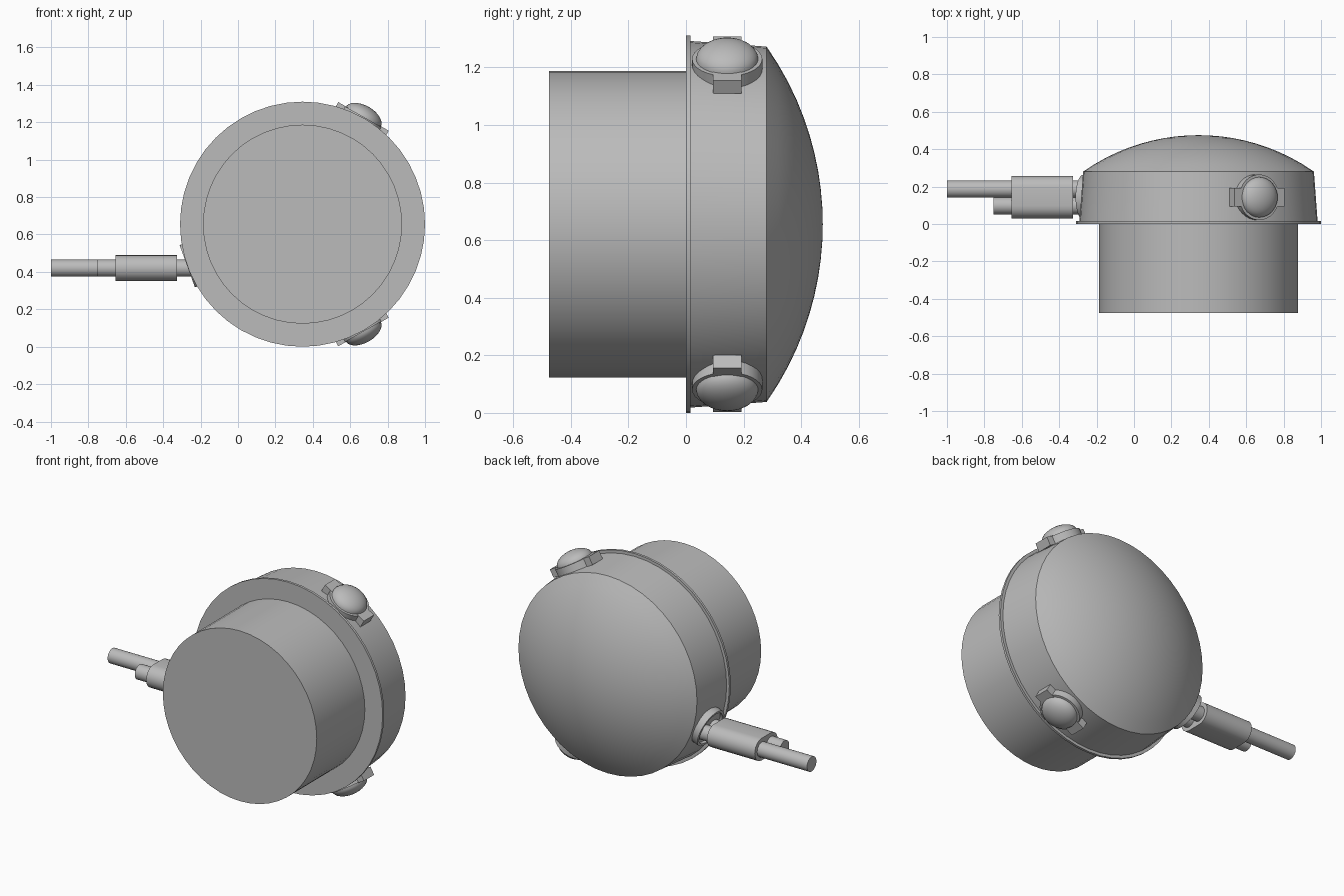
import bpy, bmesh
from math import sin, cos, pi, radians, sqrt
from mathutils import Matrix, Vector

if "Cube" in bpy.data.objects:
    bpy.data.objects.remove(bpy.data.objects["Cube"])

grey = bpy.data.materials.new("plain grey")
grey.use_nodes = True
grey.diffuse_color = (0.5, 0.5, 0.5, 1)
grey.node_tree.nodes["Principled BSDF"].inputs["Base Color"].default_value = (0.5, 0.5, 0.5, 1)

CX = 0.345      # housing axis
CZ = 0.655
MID_Y = 0.143   # middle of the rim band


def finish(name, bm, frame):
    """Turn a bmesh into a placed, shaded object."""
    bmesh.ops.remove_doubles(bm, verts=bm.verts, dist=1e-5)
    bmesh.ops.recalc_face_normals(bm, faces=bm.faces)
    mesh = bpy.data.meshes.new(name)
    bm.to_mesh(mesh)
    bm.free()
    mesh.materials.append(grey)
    ob = bpy.data.objects.new(name, mesh)
    bpy.context.collection.objects.link(ob)
    ob.matrix_world = frame
    bpy.ops.object.select_all(action='DESELECT')
    ob.select_set(True)
    bpy.context.view_layer.objects.active = ob
    bpy.ops.object.shade_smooth_by_angle(angle=radians(25))
    return ob


def lathe(name, profile, frame, sides=48):
    """Spin (radius, height) points about local z."""
    bm = bmesh.new()
    pts = [bm.verts.new((r, 0, h)) for r, h in profile]
    edges = [bm.edges.new(pair) for pair in zip(pts, pts[1:])]
    bmesh.ops.spin(bm, geom=pts + edges, cent=(0, 0, 0), axis=(0, 0, 1),
                   angle=2 * pi, steps=sides, use_merge=True)
    return finish(name, bm, frame)


def extrude(name, outline, height, frame):
    """Raise a flat outline along local z."""
    bm = bmesh.new()
    face = bm.faces.new([bm.verts.new((x, y, 0)) for x, y in outline])
    top = bmesh.ops.extrude_face_region(bm, geom=[face])["geom"]
    bmesh.ops.translate(bm, vec=(0, 0, height),
                        verts=[v for v in top if isinstance(v, bmesh.types.BMVert)])
    return finish(name, bm, frame)


def axes(x, y, z, origin):
    m = Matrix((x, y, z)).transposed().to_4x4()
    m.translation = origin
    return m


def radial_frame(degrees):
    """Local z points outward from the housing, local x runs along y."""
    a = radians(degrees)
    out = Vector((cos(a), 0, sin(a)))
    along = Vector((0, 1, 0))
    return axes(along, out.cross(along), out, (CX, MID_Y, CZ))


# Housing: barrel, flange, tapered rim and domed back
housing = axes((1, 0, 0), (0, 0, -1), (0, 1, 0), (CX, 0, CZ))
lathe("barrel", [(0, -0.475), (0.532, -0.475), (0.532, 0.005), (0, 0.005)], housing)
lathe("flange", [(0, 0), (0.655, 0), (0.655, 0.015), (0, 0.015)], housing)
rim_r, rim_y, back_y = 0.617, 0.28, 0.475
rise = back_y - rim_y
dome_r = (rim_r ** 2 + rise ** 2) / (2 * rise)
radii = [rim_r * (1 - i / 10) for i in range(11)]
dome = [(r, back_y - dome_r + sqrt(dome_r ** 2 - r * r)) for r in radii]
lathe("rim_and_dome", [(0, 0.01), (0.637, 0.01)] + dome, housing)

# Two domed lamps, each on a round seat with a tabbed strap
for label, angle in (("upper", 60.5), ("lower", -60.5)):
    frame = radial_frame(angle)
    lathe(label + "_lamp_seat", [(0, 0.58), (0.122, 0.58), (0.122, 0.66), (0, 0.66)], frame, 32)
    cap = [(0.108 * cos(i * pi / 16), 0.658 + 0.062 * sin(i * pi / 16)) for i in range(8)]
    lathe(label + "_lamp_dome", cap + [(0, 0.72)], frame, 32)
    strap = [(-0.05, -0.155), (0.05, -0.155), (0.05, 0.155), (-0.05, 0.155)]
    extrude(label + "_lamp_strap", strap, 0.052, frame @ Matrix.Translation((0, 0, 0.61)))

# Cable socket: shallow cup on the rim
lathe("cable_socket", [(0, 0.58), (0.12, 0.58), (0.12, 0.656), (0.104, 0.656),
                       (0.104, 0.638), (0, 0.638)], radial_frame(200), 32)

# Cable pair and its rounded sleeve, running out along -x
CABLE_Z = 0.42
for label, y, end in (("long_cable", 0.187, -1.0), ("short_cable", 0.098, -0.75)):
    frame = axes((0, 1, 0), (0, 0, 1), (1, 0, 0), (end, y, CABLE_Z))
    length = -0.22 - end
    lathe(label, [(0, 0), (0.046, 0), (0.046, length), (0, length)], frame, 24)
stadium = []
for side, start in ((1, -pi / 2), (-1, pi / 2)):
    for i in range(13):
        a = start + pi * i / 12
        stadium.append((side * 0.045 + 0.069 * cos(a), 0.069 * sin(a)))
extrude("cable_sleeve", stadium, 0.33,
        axes((0, 1, 0), (0, 0, 1), (1, 0, 0), (-0.655, MID_Y, CABLE_Z)))
